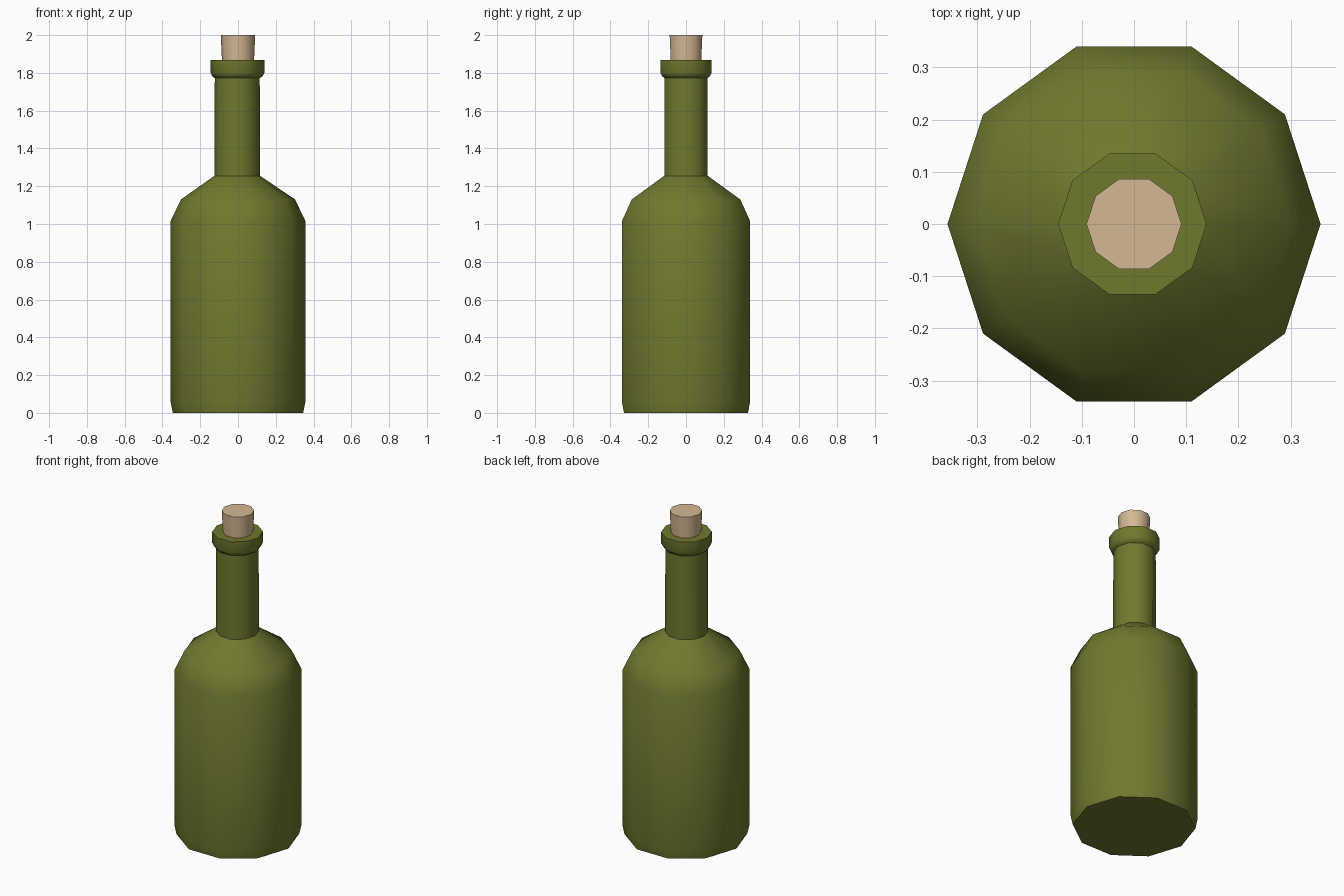
import bpy, bmesh, math

if "Cube" in bpy.data.objects:
    bpy.data.objects.remove(bpy.data.objects["Cube"])

def material(name, rgb):
    m = bpy.data.materials.new(name)
    m.diffuse_color = (*rgb, 1)
    m.use_nodes = True
    m.node_tree.nodes["Principled BSDF"].inputs["Base Color"].default_value = m.diffuse_color
    return m

olive = material("olive glass", (0.162, 0.188, 0.028))
tan = material("cork tan", (0.66, 0.48, 0.295))

def lathe(name, profile, mat, sides=10):
    """Ten-sided solid from (radius, z, x offset) rings, capped at both ends."""
    bm = bmesh.new()
    rings = []
    for r, z, dx in profile:
        rings.append([bm.verts.new((dx + r * math.cos(2 * math.pi * i / sides),
                                    r * math.sin(2 * math.pi * i / sides), z))
                      for i in range(sides)])
    for a, b in zip(rings, rings[1:]):
        for i in range(sides):
            j = (i + 1) % sides
            bm.faces.new((a[i], a[j], b[j], b[i]))
    bm.faces.new(rings[0][::-1])
    bm.faces.new(rings[-1])
    me = bpy.data.meshes.new(name)
    bm.to_mesh(me)
    bm.free()
    me.materials.append(mat)
    ob = bpy.data.objects.new(name, me)
    bpy.context.collection.objects.link(ob)
    bpy.ops.object.select_all(action='DESELECT')
    ob.select_set(True)
    bpy.context.view_layer.objects.active = ob
    bpy.ops.object.shade_smooth_by_angle(angle=math.radians(40))
    return ob

# Body, shoulder, neck and lip in one profile
lathe("bottle", [
    (0.345, 0.0, 0), (0.357, 0.06, 0), (0.357, 1.015, 0), (0.302, 1.13, 0),
    (0.121, 1.255, -0.004), (0.119, 1.772, -0.004),
    (0.134, 1.783, -0.003), (0.142, 1.80, -0.003), (0.142, 1.868, -0.003),
], olive)

# Cork stopper, slightly tapered
lathe("cork", [(0.082, 1.80, 0), (0.091, 2.0, 0)], tan)
